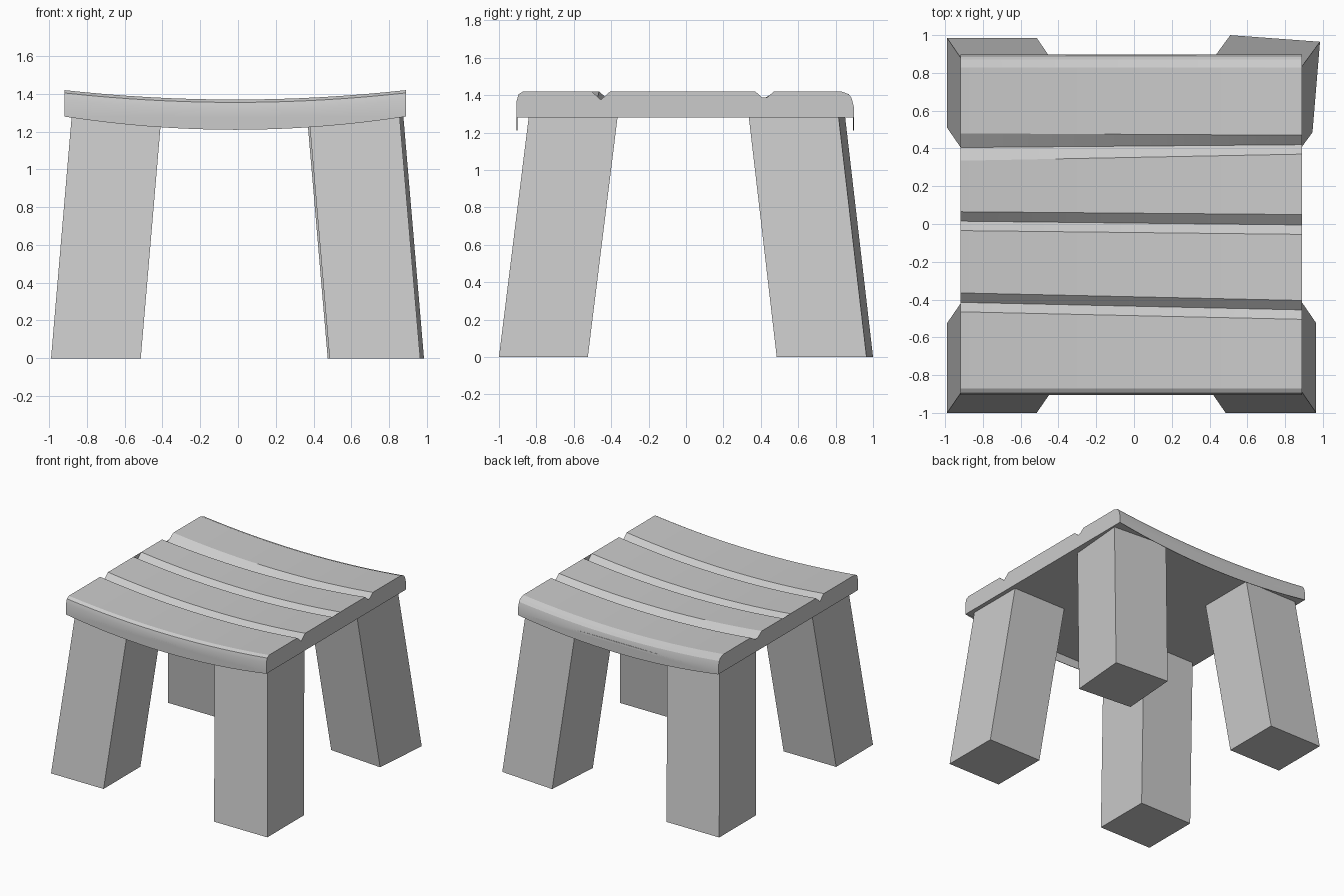
import bpy, bmesh

if "Cube" in bpy.data.objects:
    bpy.data.objects.remove(bpy.data.objects["Cube"])

# One plain grey for the whole stool
grey = bpy.data.materials.new("plain_grey")
grey.use_nodes = True
colour = (0.6, 0.6, 0.6, 1)
grey.diffuse_color = colour
grey.node_tree.nodes["Principled BSDF"].inputs["Base Color"].default_value = colour

LEFT, RIGHT = 0.89, -0.92     # seat ends along x
UNDER = 1.28                  # underside of the seat
STEPS = 16


def loft(name, sections):
    """Solid skinned through equal-length closed sections, capped at both ends."""
    bm = bmesh.new()
    rings = [[bm.verts.new(p) for p in s] for s in sections]
    n = len(rings[0])
    for a, b in zip(rings, rings[1:]):
        for i in range(n):
            j = (i + 1) % n
            bm.faces.new((a[i], a[j], b[j], b[i]))
    caps = [bm.faces.new(rings[0]), bm.faces.new(rings[-1])]
    bmesh.ops.triangulate(bm, faces=caps)
    bmesh.ops.recalc_face_normals(bm, faces=bm.faces)
    mesh = bpy.data.meshes.new(name)
    bm.to_mesh(mesh)
    bm.free()
    mesh.materials.append(grey)
    obj = bpy.data.objects.new(name, mesh)
    bpy.context.collection.objects.link(obj)
    return obj


def stations():
    """x position, fraction along the seat and dip strength (1 in the middle)."""
    for i in range(STEPS + 1):
        t = i / STEPS
        yield RIGHT + (LEFT - RIGHT) * t, t, 1 - (2 * t - 1) ** 2


# Seat: rounded front and back edges, three slightly skewed V grooves
# Each groove: front lip, bottom and back lip in y at the right end, then the left end
grooves = [((-0.465, -0.415, -0.365), (-0.505, -0.455, -0.405)),
           ((-0.035, 0.015, 0.065), (-0.055, -0.005, 0.05)),
           ((0.335, 0.405, 0.48), (0.37, 0.42, 0.47))]
front_edge = [(-0.905, 1.37), (-0.895, 1.405), (-0.87, 1.42)]
back_edge = [(0.83, 1.42), (0.87, 1.405), (0.885, 1.385), (0.897, 1.34)]


def seat_section(x, t, dip):
    top = list(front_edge)
    for start, end in grooves:
        for a, b, z in zip(start, end, (1.42, 1.375, 1.42)):
            top.append((a + (b - a) * t, z))
    top += back_edge
    section = [(x, y, z - 0.05 * dip) for y, z in top]
    return section + [(x, 0.897, UNDER), (x, -0.905, UNDER)]


seat = loft("seat", [seat_section(*s) for s in stations()])

# Thin bowed aprons hanging under the front and back edges
for name, y in (("front_apron", -0.905), ("back_apron", 0.893)):
    loft(name, [[(x, y, UNDER + 0.02), (x, y + 0.004, UNDER + 0.02),
                 (x, y + 0.004, UNDER - 0.07 * dip), (x, y, UNDER - 0.07 * dip)]
                for x, t, dip in stations()])


# Legs: square posts splayed outwards; the back left one is slightly twisted
def leg(name, foot, lean):
    loft(name, [[(x, y, 0) for x, y in foot],
                [(x + lean[0], y + lean[1], UNDER + 0.01) for x, y in foot]])


def box(x0, x1, y0, y1):
    return [(x0, y0), (x1, y0), (x1, y1), (x0, y1)]


leg("front_right_leg", box(-0.99, -0.515, -1.0, -0.525), (0.11, 0.16))
leg("front_left_leg", box(0.485, 0.965, -1.0, -0.525), (-0.11, 0.16))
leg("back_right_leg", box(-0.99, -0.515, 0.51, 0.985), (0.11, -0.16))
leg("back_left_leg", [(0.475, 0.525), (0.945, 0.485), (0.985, 0.965), (0.51, 1.0)],
    (-0.11, -0.15))

# Smooth the dipped seat while keeping its grooves crisp
bpy.ops.object.select_all(action="DESELECT")
seat.select_set(True)
bpy.context.view_layer.objects.active = seat
bpy.ops.object.shade_smooth_by_angle(angle=0.35)
